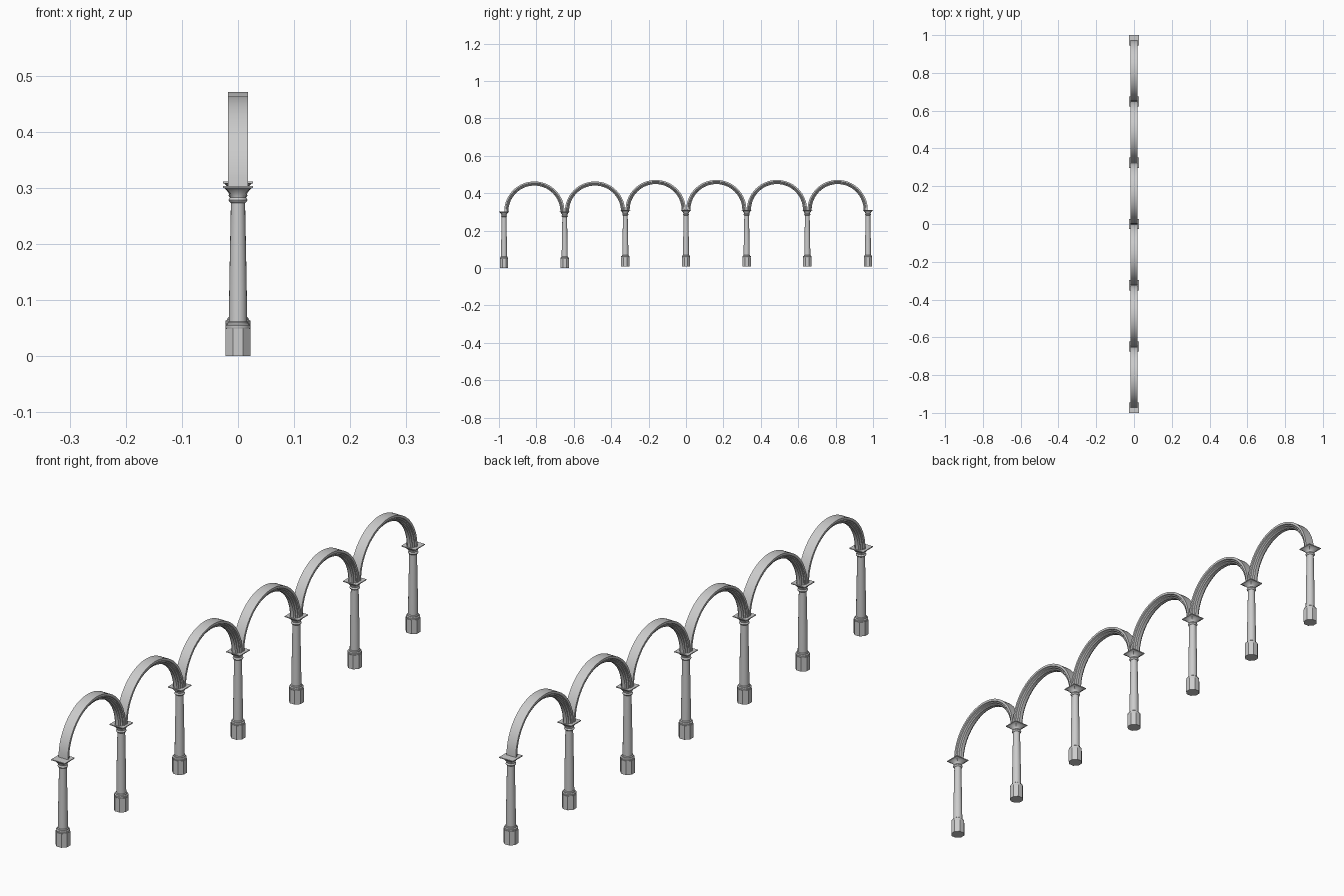
import bpy, bmesh, math
from math import pi, cos, sin

if "Cube" in bpy.data.objects:
    bpy.data.objects.remove(bpy.data.objects["Cube"])

SPACING = 0.3243          # distance between columns
CAP_TOP = 0.303           # springing height of the arches
LIFT = 0.008              # the later columns stand slightly higher


def loft(name, rings, closed_profile=False, smooth=True):
    """Skin a list of equally sized point rings."""
    bm = bmesh.new()
    vr = [[bm.verts.new(p) for p in r] for r in rings]
    n = len(rings[0])
    for a, b in zip(vr, vr[1:]):
        for i in range(n):
            j = (i + 1) % n
            bm.faces.new((a[i], a[j], b[j], b[i]))
    bm.faces.new(vr[0][::-1])
    bm.faces.new(vr[-1])
    bmesh.ops.recalc_face_normals(bm, faces=bm.faces)
    me = bpy.data.meshes.new(name)
    bm.to_mesh(me)
    bm.free()
    ob = bpy.data.objects.new(name, me)
    bpy.context.collection.objects.link(ob)
    if smooth:
        bpy.ops.object.select_all(action='DESELECT')
        ob.select_set(True)
        bpy.context.view_layer.objects.active = ob
        bpy.ops.object.shade_smooth_by_angle(angle=math.radians(35))
    return ob


def circle(r, z, y, n, phase=0.0):
    return [(r * cos(2 * pi * i / n + phase), y + r * sin(2 * pi * i / n + phase), z)
            for i in range(n)]


def blend(r, half, t, z, y, n=24):
    """Ring between a circle (t=0) and a square (t=1)."""
    pts = []
    for i in range(n):
        a = 2 * pi * i / n + pi / 4
        s = half / max(abs(cos(a)), abs(sin(a)))
        d = r + (s - r) * t
        pts.append((d * cos(a), y + d * sin(a), z))
    return pts


def column(k, y, z):
    # octagonal pedestal
    r8 = 0.0225 / cos(pi / 8)
    loft(f"pedestal_{k}", [circle(r8, z, y, 8, pi / 8),
                           circle(r8, z + 0.049, y, 8, pi / 8)], smooth=False)
    # turned shaft with base moulding and neck ring
    prof = [(0.0215, 0.049), (0.0225, 0.051), (0.0225, 0.055), (0.019, 0.057),
            (0.0185, 0.060), (0.016, 0.062), (0.0155, 0.12), (0.0125, 0.273),
            (0.0155, 0.275), (0.017, 0.278), (0.0155, 0.281), (0.0135, 0.283)]
    loft(f"shaft_{k}", [circle(r, z + h, y, 24) for r, h in prof])
    # capital flaring from round to square, with a thin slab on top
    cap = [(0.0135, 0.0, 0.281), (0.0145, 0.15, 0.286), (0.017, 0.4, 0.291),
           (0.0205, 0.7, 0.296), (0.0245, 1.0, 0.2995), (0.027, 1.0, 0.300),
           (0.027, 1.0, CAP_TOP)]
    loft(f"capital_{k}", [blend(r, r, t, z + h, y) for r, t, h in cap])


def arch(k, yc, zc):
    # flat on the outside, stepped mouldings towards the inside
    R = 0.161
    half = [(0.018, 0.0), (0.018, 0.008), (0.0145, 0.010), (0.0145, 0.0135),
            (0.010, 0.016), (0.010, 0.019), (0.006, 0.022)]
    prof = half + [(-x, d) for x, d in reversed(half)]
    steps = 32
    loft(f"arch_{k}", [[(x, yc + (R - d) * cos(pi * i / steps),
                         zc + (R - d) * sin(pi * i / steps)) for x, d in prof]
                       for i in range(steps + 1)])


# row of seven columns and six arches
for k in range(7):
    column(k, (k - 3) * SPACING, 0 if k < 2 else LIFT)
for k in range(6):
    arch(k, (k - 2.5) * SPACING, CAP_TOP - 0.001 + (0 if k < 2 else LIFT))
